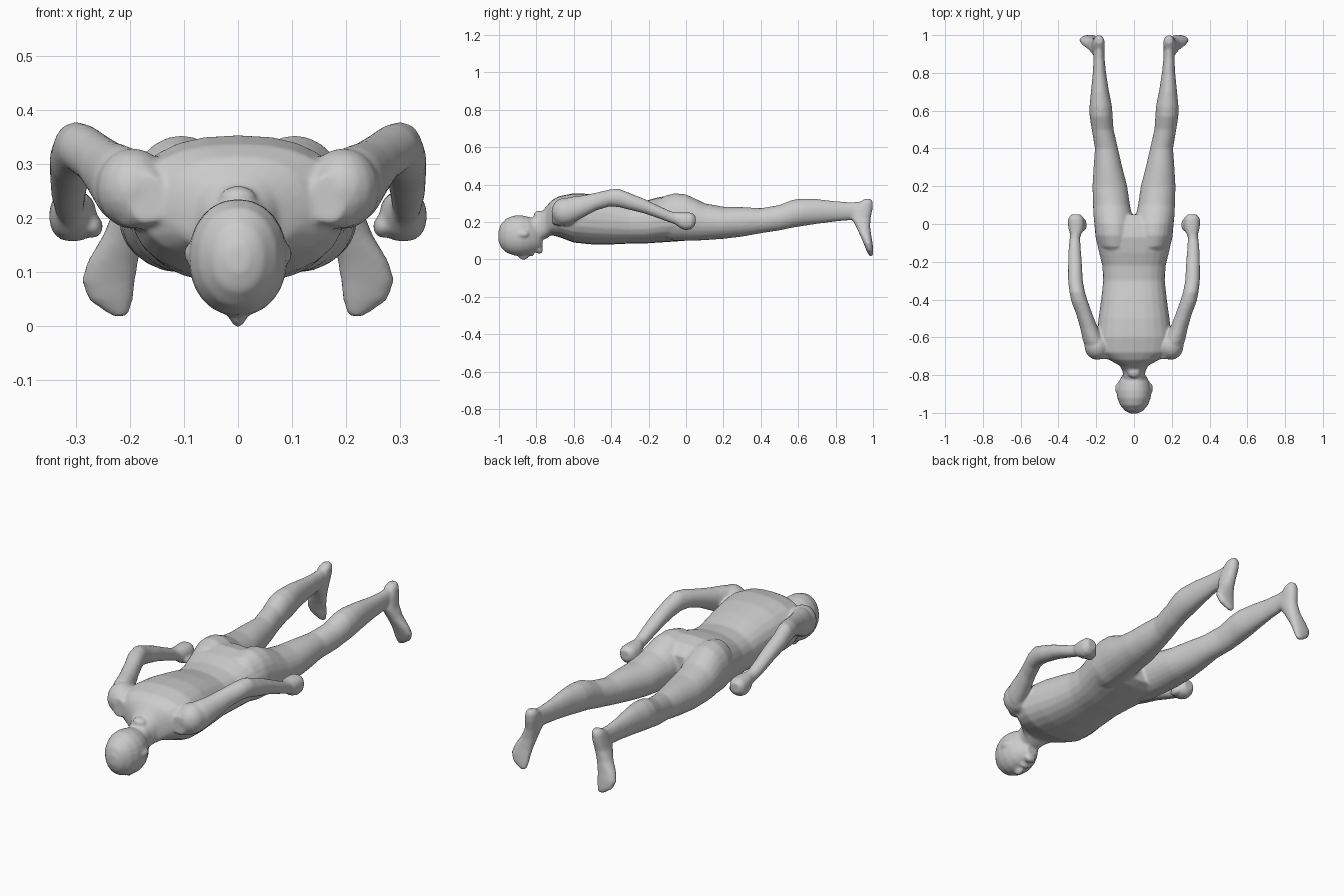
import bpy, bmesh, math
from mathutils import Vector, Matrix

bm = bmesh.new()
N = 24


def power(v, e):
    return math.copysign(abs(v) ** e, v)


def loft(rings, e=1.0):
    """Closed skin through rings of (centre, u axis, v axis)."""
    loops = []
    for c, u, v in rings:
        loop = []
        for i in range(N):
            a = 2 * math.pi * i / N
            p = Vector(c) + Vector(u) * power(math.cos(a), e) + Vector(v) * power(math.sin(a), e)
            loop.append(bm.verts.new(p))
        loops.append(loop)
    for a, b in zip(loops, loops[1:]):
        for i in range(N):
            j = (i + 1) % N
            bm.faces.new((a[i], a[j], b[j], b[i]))
    bm.faces.new(loops[0])
    bm.faces.new(loops[-1])


def along_y(rows, s=1, e=1.0):
    """Rows: y, centre x, half width, lowest z, highest z."""
    loft([((s * x, y, (lo + hi) / 2), (w, 0, 0), (0, 0, (hi - lo) / 2))
          for y, x, w, lo, hi in rows], e)


def along_z(rows, s=1, e=1.0):
    """Rows: z, centre x, half width, lowest y, highest y."""
    loft([((s * x, (lo + hi) / 2, z), (w, 0, 0), (0, (hi - lo) / 2, 0))
          for z, x, w, lo, hi in rows], e)


def blob(c, r):
    m = Matrix.Translation(c) @ Matrix.Diagonal((*r, 1))
    bmesh.ops.create_uvsphere(bm, u_segments=16, v_segments=10, radius=1, matrix=m)


# torso and neck
along_y([
    (-0.84, 0, .056, .09, .215), (-0.78, 0, .060, .10, .245), (-0.75, 0, .075, .11, .280),
    (-0.72, 0, .130, .13, .315), (-0.68, 0, .185, .12, .338), (-0.60, 0, .200, .09, .354),
    (-0.50, 0, .188, .08, .350), (-0.40, 0, .174, .08, .332), (-0.30, 0, .163, .085, .308),
    (-0.22, 0, .168, .085, .312), (-0.15, 0, .185, .09, .332), (-0.07, 0, .204, .095, .345),
    (0.00, 0, .205, .10, .330), (0.05, 0, .17, .12, .29)], e=0.84)

# head, face pointing down
along_y([
    (-1.003, 0, .020, .10, .15), (-.99, 0, .047, .065, .188), (-.96, 0, .073, .036, .220),
    (-.92, 0, .089, .021, .235), (-.88, 0, .092, .018, .236), (-.84, 0, .083, .025, .228),
    (-.81, 0, .068, .036, .212), (-.785, 0, .050, .047, .19), (-.768, 0, .030, .062, .15)], e=0.95)
blob((0, -.868, .024), (.017, .03, .026))
blob((0, -.785, .05), (.03, .02, .02))
blob((0, -.825, .03), (.026, .012, .014))
# knot of hair at the nape
blob((0, -.785, .238), (.034, .03, .022))

for s in (1, -1):
    # ear
    blob((s * .09, -.87, .135), (.010, .027, .017))
    # shoulder
    blob((s * .195, -.645, .255), (.068, .075, .075))
    # upper arm and forearm
    along_y([
        (-.715, .165, .035, .19, .28), (-.68, .19, .055, .18, .315), (-.62, .213, .057, .19, .334),
        (-.55, .238, .047, .225, .343), (-.48, .262, .043, .262, .357), (-.41, .288, .044, .283, .374),
        (-.36, .301, .041, .280, .379), (-.30, .310, .039, .265, .355), (-.22, .312, .037, .245, .323),
        (-.14, .314, .033, .217, .284), (-.08, .313, .028, .195, .257), (-.04, .309, .028, .18, .25)], s)
    # fist and thumb
    along_y([
        (-.06, .309, .027, .19, .252), (-.03, .306, .040, .166, .252), (0, .306, .044, .156, .252),
        (.03, .307, .042, .162, .25), (.05, .307, .026, .185, .235)], s, .85)
    blob((s * .268, -.005, .185), (.018, .035, .022))
    # buttock, thigh and calf
    along_y([
        (-.16, .095, .05, .15, .30), (-.12, .10, .085, .11, .338), (-.06, .105, .100, .10, .354),
        (0, .108, .102, .10, .348), (.05, .113, .102, .10, .325), (.10, .119, .098, .103, .300),
        (.20, .128, .092, .11, .282), (.30, .138, .076, .122, .280), (.40, .146, .061, .14, .274),
        (.50, .166, .058, .155, .291), (.57, .174, .061, .17, .319), (.62, .176, .060, .178, .325),
        (.70, .180, .048, .19, .323), (.80, .183, .035, .203, .311), (.88, .185, .029, .21, .306),
        (.95, .185, .028, .21, .310)], s)
    # foot, toes hanging down
    along_z([
        (.323, .184, .018, .955, .99), (.305, .185, .029, .925, 1.0), (.27, .188, .033, .895, .998),
        (.22, .195, .034, .885, .987), (.17, .211, .038, .912, .985), (.12, .232, .047, .935, .992),
        (.085, .240, .050, .950, .998), (.05, .236, .042, .964, 1.001), (.028, .224, .024, .975, 1.001),
        (.018, .219, .012, .98, .998)], s, .9)

bmesh.ops.recalc_face_normals(bm, faces=bm.faces)
mesh = bpy.data.meshes.new("lying_body")
bm.to_mesh(mesh)
bm.free()
body = bpy.data.objects.new("lying_body", mesh)
bpy.context.collection.objects.link(body)

# fuse the parts into one soft skin
fuse = body.modifiers.new("fuse", 'REMESH')
fuse.mode = 'VOXEL'
fuse.voxel_size = 0.007
fuse.use_smooth_shade = True
soften = body.modifiers.new("soften", 'SMOOTH')
soften.factor = 0.5
soften.iterations = 5
